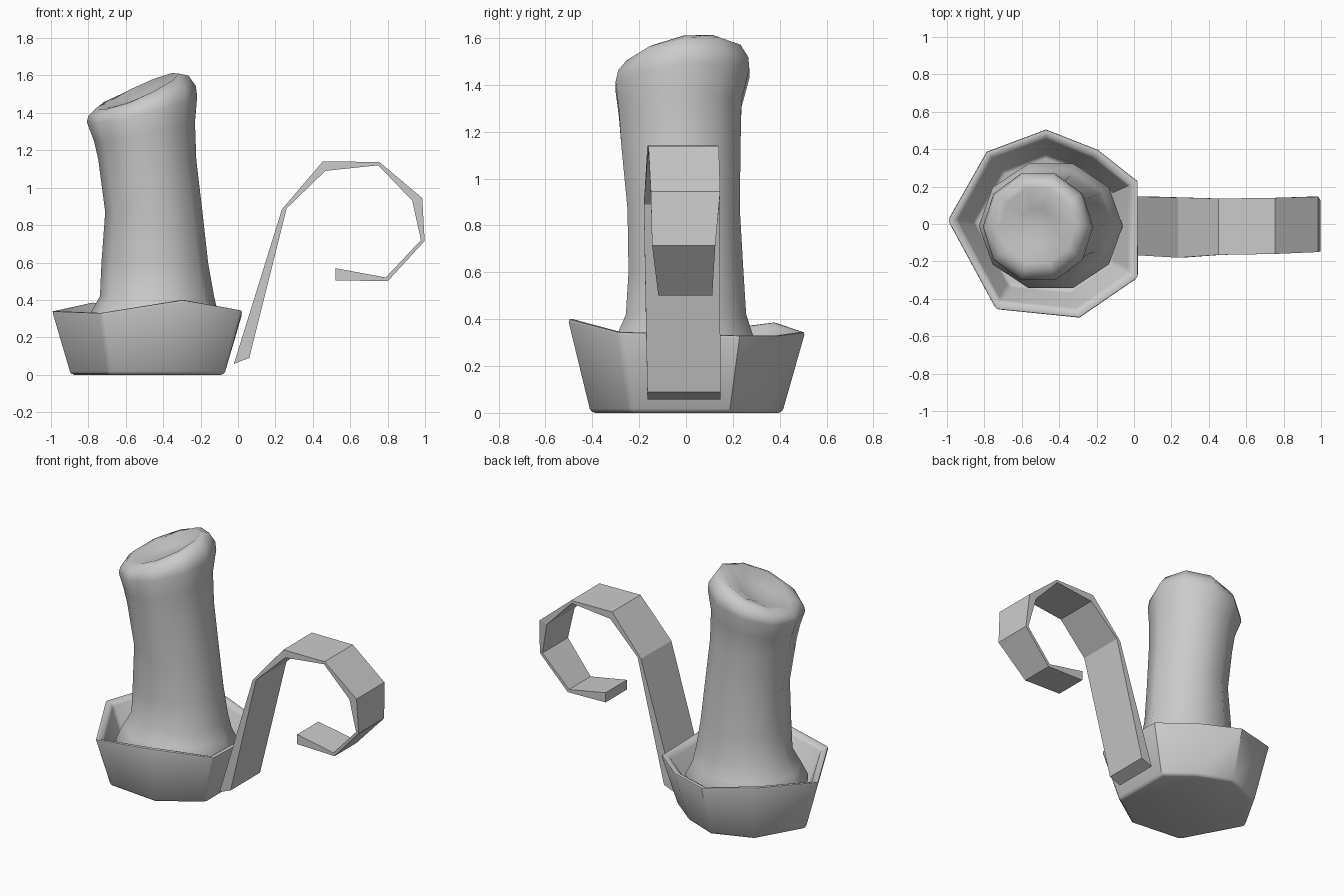
import bpy, bmesh
from math import cos, sin, tau, radians

if "Cube" in bpy.data.objects:
    bpy.data.objects.remove(bpy.data.objects["Cube"])


def make_object(name, rings, smooth=None, bevel=0.0, segments=2):
    """Loft equal-length rings into a closed solid with capped ends."""
    bm = bmesh.new()
    loops = [[bm.verts.new(p) for p in ring] for ring in rings]
    n = len(loops[0])
    for a, b in zip(loops, loops[1:]):
        for i in range(n):
            j = (i + 1) % n
            bm.faces.new((a[i], a[j], b[j], b[i]))
    for loop in (loops[0], loops[-1]):
        # Fan caps around the ring centre
        if n > 4:
            c = bm.verts.new(sum((v.co for v in loop), loop[0].co * 0) / n)
            for i in range(n):
                bm.faces.new((loop[i], loop[(i + 1) % n], c))
        else:
            bm.faces.new(loop)
    bmesh.ops.recalc_face_normals(bm, faces=bm.faces)
    mesh = bpy.data.meshes.new(name)
    bm.to_mesh(mesh)
    bm.free()
    obj = bpy.data.objects.new(name, mesh)
    bpy.context.collection.objects.link(obj)
    bpy.ops.object.select_all(action='DESELECT')
    obj.select_set(True)
    bpy.context.view_layer.objects.active = obj
    if bevel:
        mod = obj.modifiers.new("soft_edges", 'BEVEL')
        mod.width, mod.segments = bevel, segments
        mod.limit_method, mod.angle_limit = 'ANGLE', radians(50)
        bpy.ops.object.modifier_apply(modifier=mod.name)
    if smooth:
        bpy.ops.object.shade_smooth_by_angle(angle=radians(smooth))
    return obj


# Dish: irregular eight-sided bowl with an uneven rim
rim = [(-1.0, 0.02, 0.345), (-0.74, -0.46, 0.335), (-0.29, -0.505, 0.405),
       (0.025, -0.29, 0.35), (0.025, 0.23, 0.335), (-0.19, 0.40, 0.335),
       (-0.47, 0.51, 0.35), (-0.79, 0.39, 0.39)]
CX = -0.48


def dish_ring(scale, z=None, drop=0.0):
    return [(CX + (x - CX) * scale, y * scale, rz - drop if z is None else z)
            for x, y, rz in rim]


make_object("dish", [dish_ring(0.805, 0.0), dish_ring(1.0),
                     dish_ring(0.90, drop=0.012), dish_ring(0.72, 0.08)],
            smooth=40, bevel=0.018)

# Candle: (centre x, centre y, radius x, radius y, z, tilt to right, tilt to back)
levels = [
    (-0.445, -0.01, 0.37, 0.34, 0.06, 0, 0),
    (-0.445, -0.01, 0.385, 0.35, 0.24, 0, 0),
    (-0.45, -0.005, 0.345, 0.31, 0.32, 0, 0),
    (-0.433, 0.0, 0.305, 0.27, 0.42, 0, 0),
    (-0.445, 0.0, 0.285, 0.258, 0.60, 0, 0),
    (-0.45, -0.01, 0.26, 0.252, 0.87, 0, 0),
    (-0.485, -0.022, 0.262, 0.268, 1.15, 0, 0),
    (-0.50, -0.025, 0.27, 0.275, 1.30, 0.05, 0.02),
    (-0.513, -0.015, 0.295, 0.30, 1.42, 0.07, 0.03),
    (-0.513, -0.012, 0.287, 0.292, 1.465, 0.08, 0.03),
    (-0.515, -0.01, 0.25, 0.255, 1.51, 0.09, 0.035),
    (-0.515, -0.01, 0.20, 0.21, 1.52, 0.09, 0.035),
    (-0.52, -0.01, 0.09, 0.10, 1.475, 0.035, 0.01),
]
N = 10
candle = []
for cx, cy, rx, ry, z, tx, ty in levels:
    candle.append([(cx + rx * cos(tau * i / N), cy + ry * sin(tau * i / N),
                    z + tx * cos(tau * i / N) + ty * sin(tau * i / N))
                   for i in range(N)])
make_object("candle", candle, smooth=60)

# Handle: curled flat strip, (outer x, z, inner x, z, y min, y max)
strip = [
    (-0.022, 0.058, 0.06, 0.09, -0.165, 0.148),
    (0.235, 0.885, 0.26, 0.89, -0.18, 0.142),
    (0.453, 1.14, 0.467, 1.09, -0.165, 0.136),
    (0.755, 1.138, 0.75, 1.12, -0.16, 0.14),
    (0.985, 0.945, 0.932, 0.93, -0.15, 0.146),
    (0.998, 0.715, 0.978, 0.72, -0.145, 0.125),
    (0.80, 0.50, 0.79, 0.52, -0.118, 0.112),
    (0.52, 0.505, 0.52, 0.57, -0.115, 0.11),
]
make_object("handle", [[(ox, y0, oz), (ox, y1, oz), (ix, y1, iz), (ix, y0, iz)]
                       for ox, oz, ix, iz, y0, y1 in strip])
